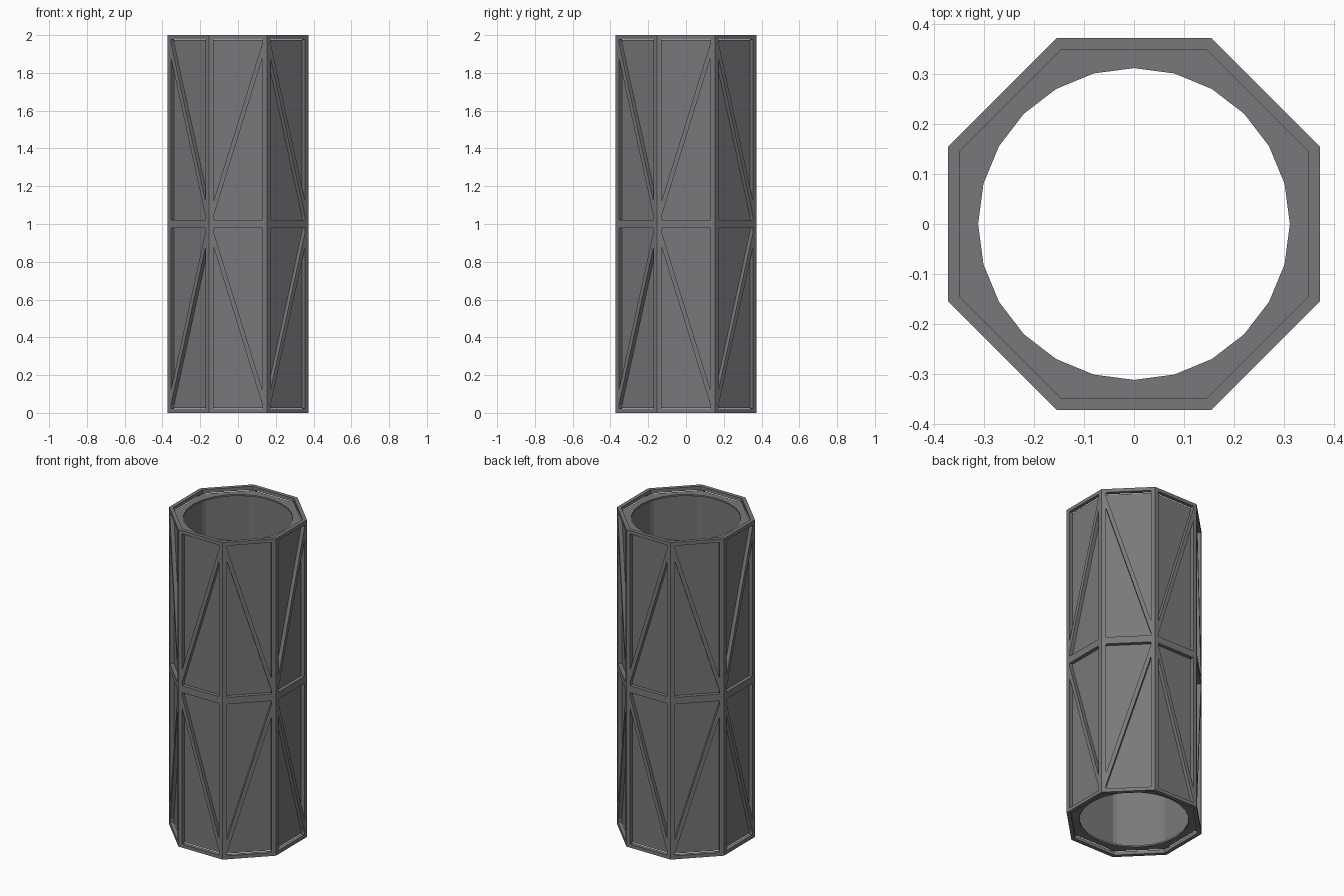
import bpy, bmesh, math
from mathutils import Vector

if "Cube" in bpy.data.objects:
    bpy.data.objects.remove(bpy.data.objects["Cube"])

A_OUT, A_PANEL, A_IN = 0.373, 0.35, 0.34
TAN = math.tan(math.pi / 8)
HALF = A_OUT * TAN          # half width of one outer face
POST, RAIL = 0.025, 0.022   # post and rail widths per face
LIFT = 0.04                 # vertical half width of a diagonal bar

grey = bpy.data.materials.new("steel_grey")
grey.diffuse_color = (0.19, 0.19, 0.2, 1)
grey.use_nodes = True
grey.node_tree.nodes["Principled BSDF"].inputs["Base Color"].default_value = grey.diffuse_color


def finish(name, bm):
    bmesh.ops.remove_doubles(bm, verts=bm.verts[:], dist=0.0005)
    bmesh.ops.recalc_face_normals(bm, faces=bm.faces[:])
    me = bpy.data.meshes.new(name)
    bm.to_mesh(me)
    bm.free()
    me.materials.append(grey)
    ob = bpy.data.objects.new(name, me)
    bpy.context.collection.objects.link(ob)
    return ob


def lattice_frame():
    bm = bmesh.new()
    b = HALF - POST
    slope = 1 / (2 * HALF)
    for k in range(8):
        a = k * math.pi / 4
        n = Vector((math.cos(a), math.sin(a), 0))
        t = Vector((-math.sin(a), math.cos(a), 0))
        for storey in range(2):
            # diagonals alternate from face to face and storey to storey
            s = 1 if (k + storey) % 2 == 1 else -1

            def face(*pts):
                bm.faces.new([bm.verts.new(n * A_OUT + t * (u * s) + Vector((0, 0, z + storey)))
                              for u, z in pts])

            lo, hi = RAIL, 1 - RAIL
            zl = 0.5 - b * slope
            zh = 0.5 + b * slope
            c0, c1, c2, c3 = (-HALF, 0), (HALF, 0), (HALF, 1), (-HALF, 1)
            # upper opening p, lower opening q
            p0, p1, p2, p3 = (-b, zl + LIFT), (b, zh + LIFT), (b, hi), (-b, hi)
            if p1[1] > hi - 0.002:
                x = (hi - LIFT - 0.5) / slope
                p1 = p2 = (x, hi)
            q0, q1, q2 = (b, zh - LIFT), (-p2[0], lo), (b, lo)
            q3 = (-p1[0], 1 - p1[1])
            face(c0, p0, p3, c3)
            if p1 == p2:
                face(c3, p3, p1, c2)
                face(c2, p1, p0, c0, q1, q0)
                face(c0, c1, q2, q1)
            else:
                face(c3, p3, p2, c2)
                face(c2, p2, p1)
                face(c2, p1, p0, c0, q3, q0)
                face(c0, q3, q1)
                face(c0, c1, q2, q1)
            face(c1, c2, q0, q2)
    bmesh.ops.remove_doubles(bm, verts=bm.verts[:], dist=0.0005)
    # extrude inward, keeping corners mitred
    geo = bmesh.ops.extrude_face_region(bm, geom=bm.faces[:], use_keep_orig=True)["geom"]
    for v in [g for g in geo if isinstance(g, bmesh.types.BMVert)]:
        a = round(math.atan2(v.co.y, v.co.x) / (math.pi / 4)) * math.pi / 4
        if math.hypot(v.co.x, v.co.y) > A_OUT / math.cos(math.pi / 8) - 0.002:
            v.co.x *= A_PANEL / A_OUT
            v.co.y *= A_PANEL / A_OUT
        else:
            v.co.x -= math.cos(a) * (A_OUT - A_PANEL)
            v.co.y -= math.sin(a) * (A_OUT - A_PANEL)
    return finish("lattice_frame", bm)


def octagon_wall():
    # panels outside, inner wall with narrow corner strips
    bm = bmesh.new()
    strip = 0.0135
    for k in range(8):
        a = k * math.pi / 4

        def pt(ap, u, z):
            return bm.verts.new((ap * math.cos(a) - u * math.sin(a),
                                 ap * math.sin(a) + u * math.cos(a), z))

        def quad(ap, u0, u1):
            bm.faces.new([pt(ap, u0, 0.025), pt(ap, u1, 0.025), pt(ap, u1, 1.975), pt(ap, u0, 1.975)])
        h = A_PANEL * TAN
        quad(A_PANEL, -h, h)
        g = A_IN * TAN - strip
        quad(A_IN, -g, g)
        # corner strip to the next face
        a2 = a + math.pi / 4
        nx = (A_IN * math.cos(a2) + g * math.sin(a2), A_IN * math.sin(a2) - g * math.cos(a2))
        bm.faces.new([pt(A_IN, g, 0.025), bm.verts.new((*nx, 0.025)),
                      bm.verts.new((*nx, 1.975)), pt(A_IN, g, 1.975)])
    return finish("octagon_wall", bm)


def end_ring(name, z0, z1):
    # octagon plate with a round 24-sided hole
    bm = bmesh.new()
    loops = []
    for z in (z0, z1):
        inner, outer = [], []
        for i in range(24):
            a = i * math.pi / 12
            inner.append(bm.verts.new((0.3125 * math.cos(a), 0.3125 * math.sin(a), z)))
            off = (a + math.pi / 8) % (math.pi / 4) - math.pi / 8
            # snap to the corners so the outline stays octagonal
            if abs(off) > 0.1:
                b = a - off + math.copysign(math.pi / 8, off)
                r = A_PANEL / math.cos(math.pi / 8)
            else:
                b, r = a, A_PANEL
            outer.append(bm.verts.new((r * math.cos(b), r * math.sin(b), z)))
        loops.append((inner, outer))
    (i0, o0), (i1, o1) = loops
    for i in range(24):
        j = (i + 1) % 24
        for p, q in ((i0, o0), (i1, o1), (i0, i1), (o0, o1)):
            bm.faces.new((p[i], p[j], q[j], q[i]))
    bmesh.ops.remove_doubles(bm, verts=bm.verts[:], dist=0.0005)
    return finish(name, bm)


lattice_frame()
octagon_wall()
end_ring("top_ring", 1.965, 1.975)
end_ring("bottom_ring", 0.025, 0.035)
